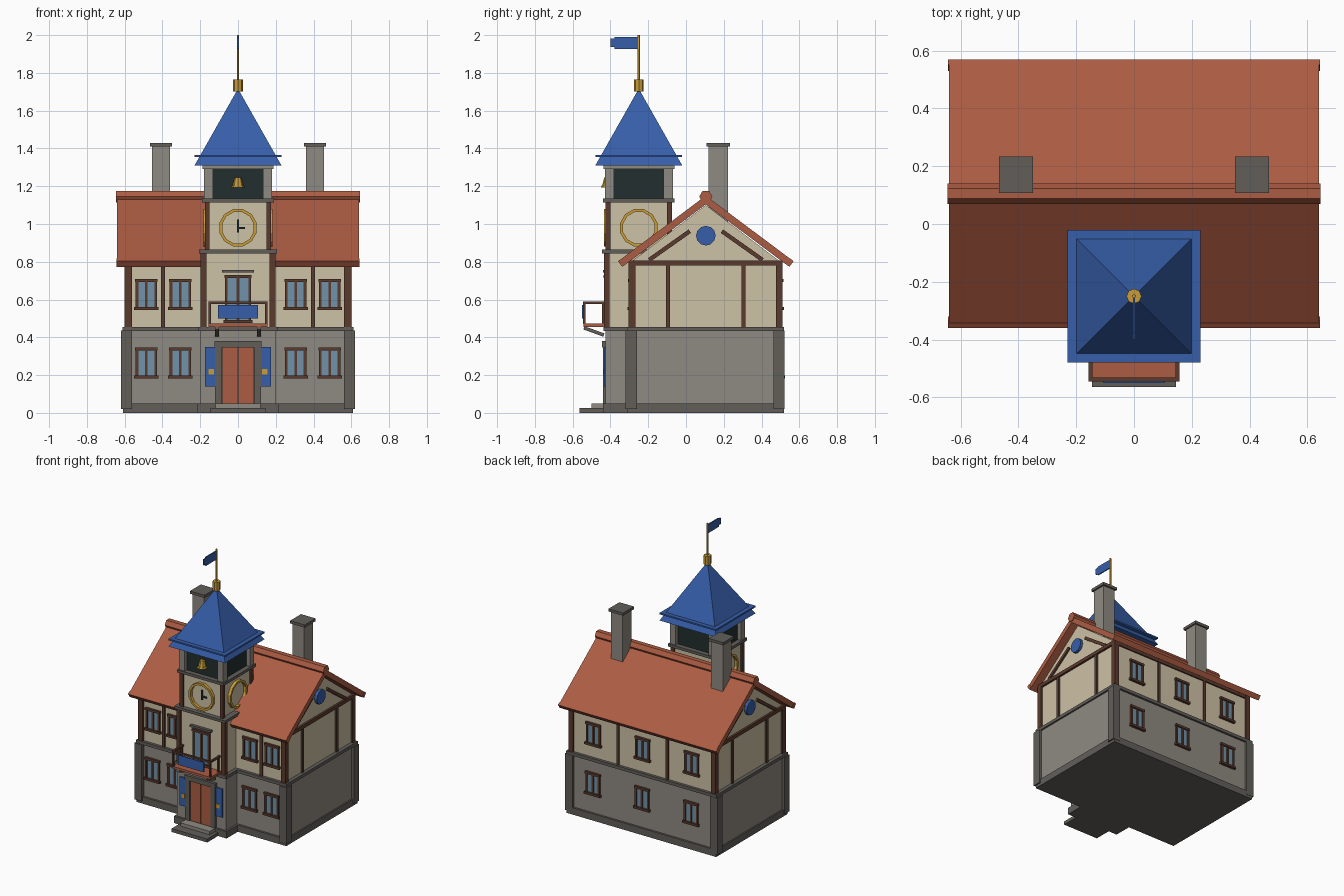
import bpy, bmesh, math
from mathutils import Matrix, Vector

if "Cube" in bpy.data.objects:
    bpy.data.objects.remove(bpy.data.objects["Cube"])

def material(name, rgb):
    m = bpy.data.materials.new(name)
    lin = [((c / 255 + 0.055) / 1.055) ** 2.4 for c in rgb]
    m.diffuse_color = (*lin, 1)
    m.use_nodes = True
    m.node_tree.nodes["Principled BSDF"].inputs["Base Color"].default_value = m.diffuse_color
    return m

STONE = material("light stone", (143, 138, 130))
TRIM = material("dark stone", (98, 95, 90))
PLASTER = material("cream plaster", (206, 194, 166))
TIMBER = material("brown timber", (90, 58, 44))
TILE = material("clay tile", (172, 92, 66))
BLUE = material("royal blue", (54, 94, 168))
GOLD = material("gold", (200, 156, 56))
GLASS = material("window glass", (112, 146, 168))
DARK = material("dark opening", (34, 46, 46))

def finish(name, bm, mat):
    bmesh.ops.recalc_face_normals(bm, faces=bm.faces)
    me = bpy.data.meshes.new(name)
    bm.to_mesh(me)
    bm.free()
    me.materials.append(mat)
    ob = bpy.data.objects.new(name, me)
    bpy.context.collection.objects.link(ob)
    return ob

def box(name, mat, x, y, z, mirror=False):
    """Box from (min, max) ranges; mirror adds the copy at -x."""
    bm = bmesh.new()
    for s in ((1, -1) if mirror else (1,)):
        c = Vector((s * sum(x) / 2, sum(y) / 2, sum(z) / 2))
        size = (abs(x[1] - x[0]), abs(y[1] - y[0]), abs(z[1] - z[0]))
        bmesh.ops.create_cube(bm, size=1, matrix=Matrix.Translation(c) @ Matrix.Diagonal((*size, 1)))
    return finish(name, bm, mat)

def prism(name, mat, profile, x0, x1, mirror=False):
    """Extrude a (y, z) outline along x."""
    bm = bmesh.new()
    for s in ((1, -1) if mirror else (1,)):
        f = bm.faces.new([bm.verts.new((s * x0, y, z)) for y, z in profile])
        r = bmesh.ops.extrude_face_region(bm, geom=[f])
        bmesh.ops.translate(bm, vec=(s * (x1 - x0), 0, 0),
                            verts=[v for v in r["geom"] if isinstance(v, bmesh.types.BMVert)])
    return finish(name, bm, mat)

def bar(name, mat, a, b, w, x0, x1, mirror=False):
    """Slanted beam of width w between two (y, z) points."""
    a, b = Vector(a), Vector(b)
    d = (b - a).normalized() * w / 2
    n = Vector((-d.y, d.x))
    return prism(name, mat, [a + n, b + n, b - n, a - n], x0, x1, mirror)

def cone(name, mat, loc, r1, r2, h, sides, rot=Matrix(), spin=0):
    bm = bmesh.new()
    bmesh.ops.create_cone(bm, cap_ends=True, segments=sides, radius1=r1, radius2=r2, depth=h,
                          matrix=Matrix.Translation(loc) @ rot @ Matrix.Rotation(spin, 4, 'Z'))
    return finish(name, bm, mat)

def ring(name, mat, loc, r_out, r_in, h, sides, rot):
    """Flat-sided ring: an outer and an inner wall joined at both ends."""
    bm = bmesh.new()
    M = Matrix.Translation(loc) @ rot
    P = [(r_out, -h / 2), (r_out, h / 2), (r_in, h / 2), (r_in, -h / 2)]
    V = [[bm.verts.new(M @ Vector((r * math.cos(t), r * math.sin(t), z))) for r, z in P]
         for t in (2 * math.pi * (i + .5) / sides for i in range(sides))]
    for i in range(sides):
        A, B = V[i], V[(i + 1) % sides]
        for k in range(4):
            bm.faces.new((A[k], B[k], B[(k + 1) % 4], A[(k + 1) % 4]))
    return finish(name, bm, mat)

def window(name, x, y, z0, z1, s, w=.05):
    """Window on a wall at y facing s: glass, frame, mullion, lintel and sill."""
    def part(n, m, xa, xb, d, za, zb):
        box(name + "_" + n, m, (x + xa, x + xb), sorted((y - s * .01, y + s * d)), (za, zb))
    part("glass", GLASS, -w, w, .005, z0, z1)
    for n, c in (("left", -w), ("mullion", 0), ("right", w)):
        part("frame_" + n, TIMBER, c - .007, c + .007, .012, z0, z1)
    part("lintel", TIMBER, -w - .01, w + .01, .016, z1 - .012, z1 + .005)
    part("sill", TIMBER, -w - .015, w + .015, .02, z0 - .008, z0 + .008)

CY, TY = .105, -.25     # centre lines of hall and tower
RX = Matrix.Rotation(math.pi / 2, 4, 'X')
RY = Matrix.Rotation(math.pi / 2, 4, 'Y')

# Stone ground floor
box("hall_plinth", TRIM, (-.61, .61), (-.31, .52), (0, .05))
box("tower_plinth", TRIM, (-.215, .215), (-.44, -.2), (0, .05))
box("hall_ground_floor", STONE, (-.6, .6), (-.295, .505), (.05, .44))
box("tower_ground_floor", STONE, (-.2, .2), (-.425, -.2), (.05, .44))
for n, y in (("front", (-.32, -.26)), ("back", (.462, .522))):
    box("quoin_" + n, TRIM, (.56, .62), y, (0.02, .435), True)
box("hall_ledge", TRIM, (-.612, .612), (-.31, .52), (.433, .456))
box("tower_ledge", TRIM, (-.21, .21), (-.437, -.2), (.433, .456))

# Plaster upper floor with gables
prism("hall_upper_floor", PLASTER,
      [(-.29, .45), (.5, .45), (.5, .8), (CY, 1.1), (-.29, .8)], -.585, .585)
for n, y in (("front", (-.305, -.267)), ("back", (.477, .512))):
    box("corner_post_" + n, TIMBER, (.562, .6), y, (.456, .8), True)
for n, y in (("front", (-.303, -.28)), ("back", (.49, .51))):
    box("eave_beam_" + n, TIMBER, (-.598, .598), y, (.778, .805))
box("gable_beam", TIMBER, (.57, .6), (-.3, .51), (.78, .806), True)
box("front_stud", TIMBER, (.387, .408), (-.3, -.28), (.456, .79), True)
box("back_stud", TIMBER, (.19, .21), (.49, .508), (.456, .79), True)
for s in (-1, 1):
    y = CY + s * .2
    box("side_stud", TIMBER, (.57, .597), (y - .01, y + .01), (.456, .79), True)
    bar("gable_brace", TIMBER, (CY + s * .3, .81), (CY + s * .085, .962), .022, .575, .597, True)
    cone("gable_roundel", BLUE, (s * .59, CY, .938), .052, .052, .03, 12, RY)

# Main roof
prism("hall_roof", TILE, [(CY, 1.15), (-.355, .806), (-.333, .776), (CY, 1.104),
                          (.543, .776), (.565, .806)], -.64, .64)
for s in (-1, 1):
    bar("eave_strip", TILE, (CY + s * .456, .81), (CY + s * .434, .78), .022, -.644, .644)
cone("ridge_cap", TILE, (0, CY, 1.145), .035, .035, 1.29, 6, RY)

# Chimneys
box("chimney", STONE, (.36, .455), (.12, .222), (1.0, 1.415), True)
box("chimney_cap", TRIM, (.349, .467), (.108, .234), (1.41, 1.43), True)

# Windows
for z0, z1 in ((.19, .342), (.552, .704)):
    y = -.295 if z0 < .4 else -.29
    for x in (-.485, -.305, .305, .485):
        window("front_window", x, y, z0, z1, -1)
    for x in (-.4, 0, .4):
        window("back_window", x, .505 if z0 < .4 else .5, z0, z1, 1)

# Entrance
box("lower_step", TRIM, (-.145, .145), (-.565, -.42), (0, .025))
box("upper_step", STONE, (-.12, .12), (-.5, -.42), (.025, .05))
box("door_jamb", TRIM, (.085, .122), (-.44, -.42), (.05, .35), True)
box("door_lintel", TRIM, (-.125, .125), (-.445, -.42), (.345, .38))
box("door_back", DARK, (-.09, .09), (-.428, -.42), (.05, .346))
box("door_leaf", TILE, (.003, .083), (-.434, -.42), (.05, .345), True)
box("banner", BLUE, (.123, .174), (-.434, -.42), (.14, .35), True)
box("banner_badge", GOLD, (.128, .155), (-.438, -.43), (.203, .233), True)

# Balcony
box("balcony_floor", TILE, (-.155, .155), (-.543, -.42), (.456, .473))
bar("balcony_bracket", TRIM, (-.54, .45), (-.435, .412), .018, .1, .122, True)
for y in (-.538, -.44):
    box("balcony_post", TIMBER, (.143, .155), (y - .006, y + .006), (.47, .58), True)
box("balcony_rail_front", TIMBER, (-.157, .157), (-.546, -.532), (.577, .59))
box("balcony_rail_side", TIMBER, (.143, .157), (-.545, -.425), (.577, .59), True)
box("balcony_banner", BLUE, (-.105, .105), (-.55, -.542), (.5, .572))

# Tower lower and clock storey
box("tower_lower", PLASTER, (-.185, .185), (-.42, -.15), (.45, .85))
box("tower_lower_post", TIMBER, (.167, .198), (-.435, -.405), (.456, .85), True)
window("balcony_door", 0, -.42, .485, .725, -1, .062)
box("balcony_door_hood", TRIM, (-.085, .085), (-.44, -.41), (.742, .757))
box("clock_ledge", TRIM, (-.207, .207), (-.445, -.07), (.845, .865))
box("clock_storey", PLASTER, (-.162, .162), (TY - .162, TY + .162), (.86, 1.13))
for y in (TY - .163, TY + .163):
    box("clock_post", TIMBER, (.15, .176), (y - .013, y + .013), (.86, 1.12), True)
ring("clock_ring_front", GOLD, (0, TY - .168, .98), .102, .086, .03, 12, RX)
for s in (-1, 1):
    ring("clock_ring_side", GOLD, (s * .168, TY, .98), .102, .086, .03, 12, RY)
box("minute_hand", DARK, (-.005, .005), (-.422, -.41), (.955, 1.025))
box("hour_hand", DARK, (0, .037), (-.422, -.41), (.974, .984))

# Belfry
box("belfry_ledge", TRIM, (-.19, .19), (TY - .19, TY + .19), (1.115, 1.135))
box("belfry_core", DARK, (-.155, .155), (TY - .155, TY + .155), (1.13, 1.3))
for y in (TY - .155, TY + .155):
    box("belfry_post", STONE, (.133, .18), (y - .025, y + .025), (1.13, 1.3), True)
box("belfry_cap", STONE, (-.188, .188), (TY - .188, TY + .188), (1.292, 1.315))
cone("bell", GOLD, (0, TY - .165, 1.221), .03, .018, .05, 8)
cone("bell_rim", GOLD, (0, TY - .165, 1.198), .036, .032, .012, 8)

# Spire and flag
cone("spire", BLUE, (0, TY, 1.51), .23 * 2 ** .5, .005, .4, 4, spin=math.pi / 4)
box("spire_band", BLUE, (-.23, .23), (TY - .23, TY + .23), (1.355, 1.366))
cone("finial", GOLD, (0, TY, 1.733), .026, .026, .065, 8)
cone("flag_pole", GOLD, (0, TY, 1.88), .007, .007, .24, 6)
prism("flag", BLUE, [(TY, 1.99), (-.378, 1.99), (-.378, 1.982), (-.4, 1.982), (-.4, 1.938),
                     (-.378, 1.938), (-.378, 1.926), (TY, 1.926)], -.004, .004)
